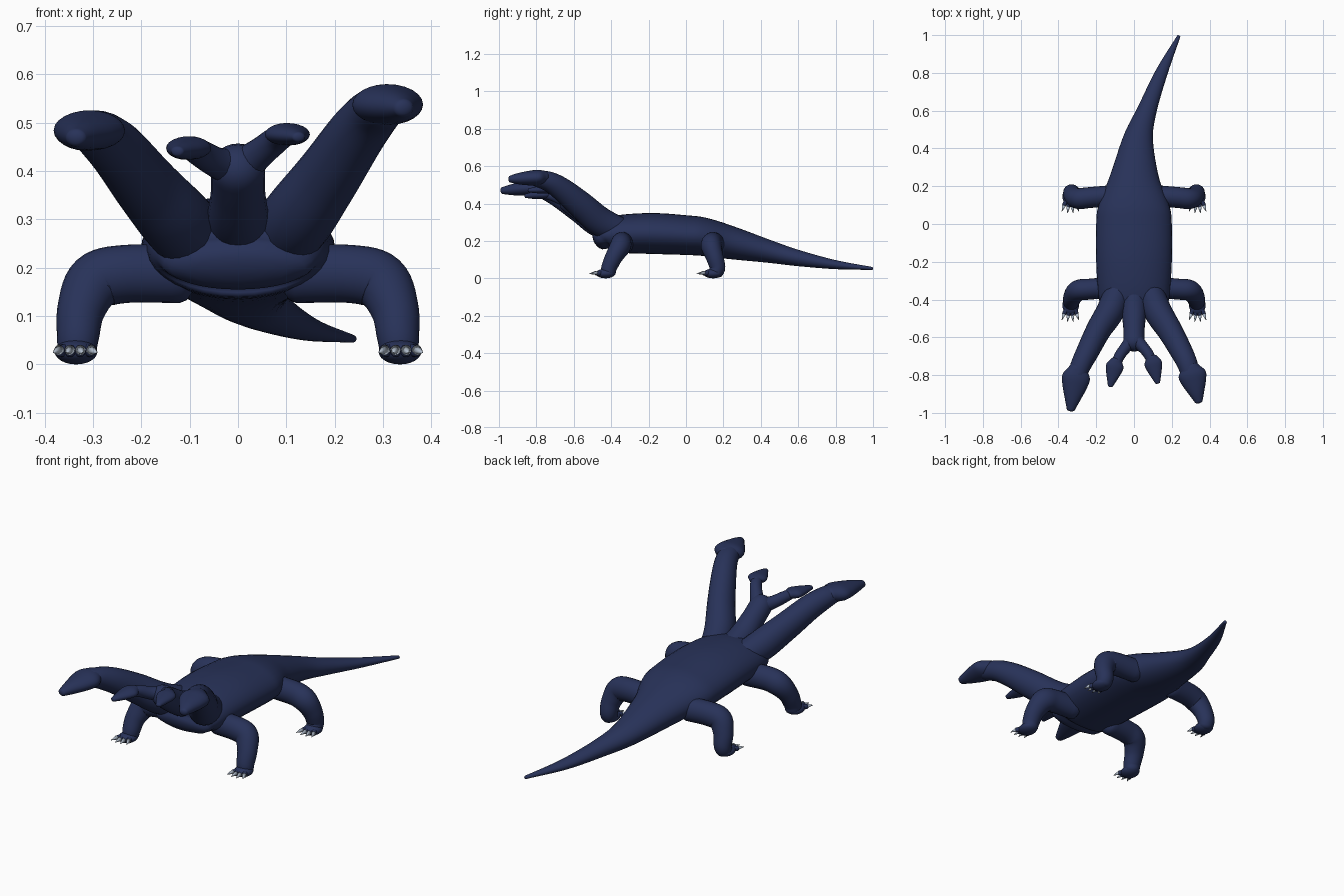
import bpy, bmesh, math
from mathutils import Vector, Matrix

cube = bpy.data.objects.get("Cube")
if cube:
    bpy.data.objects.remove(cube)


def material(name, colour):
    m = bpy.data.materials.new(name)
    m.use_nodes = True
    m.diffuse_color = colour
    bsdf = next(n for n in m.node_tree.nodes if n.type == 'BSDF_PRINCIPLED')
    bsdf.inputs["Base Color"].default_value = colour
    return m


SKIN = material("navy skin", (0.021, 0.032, 0.1, 1))
CLAW = material("pale claw", (0.45, 0.52, 0.62, 1))
X, Y = Vector((1, 0, 0)), Vector((0, 1, 0))


def finish(name, bm, mat):
    bmesh.ops.recalc_face_normals(bm, faces=bm.faces)
    for f in bm.faces:
        f.smooth = True
    mesh = bpy.data.meshes.new(name)
    bm.to_mesh(mesh)
    bm.free()
    mesh.materials.append(mat)
    ob = bpy.data.objects.new(name, mesh)
    bpy.context.collection.objects.link(ob)
    return ob


def spline(a, b, c, d, t):
    return 0.5 * (2 * b + (c - a) * t + (2 * a - 5 * b + 4 * c - d) * t * t
                  + (3 * b - a - 3 * c + d) * t ** 3)


def loft(name, stations, ref=X, sides=24, steps=6, cap=0.6):
    """Smooth tube through stations of x, y, z, half width along ref, half depth."""
    pts = [Vector(s) for s in stations]
    pts = [2 * pts[0] - pts[1]] + pts + [2 * pts[-1] - pts[-2]]
    rows = [spline(*pts[i:i + 4], k / steps)
            for i in range(len(pts) - 3) for k in range(steps)] + [pts[-2]]
    centres = [Vector(r[:3]) for r in rows]
    rings = []
    for i, row in enumerate(rows):
        t = (centres[min(i + 1, len(rows) - 1)] - centres[max(i - 1, 0)]).normalized()
        rings.append((centres[i], t, row[3], row[4]))

    # Rounded ends
    def dome(ring, way):
        c, t, w, d = ring
        return [(c + t * way * cap * min(w, d) * math.sin(a), t, w * math.cos(a), d * math.cos(a))
                for a in (0.45, 0.9, 1.25, 1.5)]
    rings = dome(rings[0], -1)[::-1] + rings + dome(rings[-1], 1)

    bm = bmesh.new()
    loops = []
    for c, t, w, d in rings:
        u = (ref - t * ref.dot(t)).normalized()
        v = t.cross(u)
        angles = [math.tau * k / sides for k in range(sides)]
        loops.append([bm.verts.new(c + u * w * math.cos(a) + v * d * math.sin(a)) for a in angles])
    for p, q in zip(loops, loops[1:]):
        for k in range(sides):
            n = (k + 1) % sides
            bm.faces.new((p[k], p[n], q[n], q[k]))
    bm.faces.new(loops[0])
    bm.faces.new(loops[-1])
    return finish(name, bm, SKIN)


def head(name, back, tip, w, d):
    """Kite-shaped head, widest at the jaw and narrowing to a blunt snout."""
    a, b = Vector(back), Vector(tip)
    profile = ((0, .62, .85), (.2, 1, 1), (.42, .9, .93), (.72, .56, .72), (.94, .3, .45))
    return loft(name, [(*a.lerp(b, t), w * kw, d * kd) for t, kw, kd in profile])


# Body and tail
loft("body_and_tail", [
    (0, -.46, .205, .155, .055), (0, -.40, .233, .185, .095), (0, -.2, .24, .2, .109),
    (0, 0, .231, .2, .106), (0, .1, .221, .187, .102), (.003, .25, .188, .13, .087),
    (.022, .45, .142, .08, .06), (.068, .6, .108, .052, .043),
    (.145, .8, .073, .033, .024), (.237, .994, .053, .009, .008)], sides=32)

# Large outer necks and heads
loft("left_neck", [
    (.08, -.34, .25, .07, .07), (.125, -.46, .305, .074, .078), (.187, -.56, .39, .066, .073),
    (.243, -.66, .473, .06, .063), (.278, -.73, .516, .055, .054), (.302, -.8, .535, .05, .044)])
head("left_head", (.298, -.755, .54), (.345, -.95, .53), .073, .042)
loft("right_neck", [
    (-.08, -.34, .25, .07, .07), (-.125, -.46, .295, .074, .078), (-.187, -.56, .365, .066, .073),
    (-.243, -.67, .435, .06, .063), (-.278, -.74, .468, .055, .054), (-.302, -.8, .484, .05, .043)])
head("right_head", (-.298, -.76, .489), (-.337, -.995, .468), .073, .041)

# Forked middle neck with two small heads
loft("middle_neck", [
    (0, -.35, .26, .068, .065), (0, -.47, .305, .064, .062),
    (0, -.56, .36, .056, .058), (0, -.625, .405, .056, .054)], cap=.9)
loft("small_left_neck", [
    (.005, -.61, .405, .04, .04), (.045, -.65, .437, .031, .032),
    (.08, -.695, .465, .028, .028), (.1, -.75, .477, .026, .02)])
head("small_left_head", (.094, -.705, .478), (.127, -.848, .47), .046, .023)
loft("small_right_neck", [
    (-.005, -.61, .405, .04, .04), (-.045, -.655, .418, .031, .032),
    (-.08, -.705, .438, .028, .028), (-.098, -.76, .446, .026, .02)])
head("small_right_head", (-.094, -.72, .45), (-.127, -.866, .44), .046, .024)


def foot(name, x, y):
    bm = bmesh.new()
    bmesh.ops.create_uvsphere(bm, u_segments=20, v_segments=12, radius=1)
    bm.transform(Matrix.Translation((x, y, .026)) @ Matrix.Diagonal((.044, .052, .026, 1)))
    return finish(name, bm, SKIN)


def claw(name, x, y, turn):
    bm = bmesh.new()
    bmesh.ops.create_cone(bm, cap_ends=True, segments=10, radius1=.011, radius2=.001, depth=.036)
    bm.transform(Matrix.Translation((x, y, .027)) @ Matrix.Rotation(turn, 4, 'Z')
                 @ Matrix.Rotation(math.radians(98), 4, 'X'))
    return finish(name, bm, CLAW)


# Legs, feet, toes and claws
LEG_X = (.12, .235, .295, .324, .331, .333)
LEG_Z = (.187, .187, .17, .115, .06, .03)
LEG_R = (.06, .06, .06, .05, .044, .04)
LEG_Y = {"front": (-.335, -.345, -.352, -.385, -.41, -.415),
         "hind": (.15, .14, .135, .153, .168, .16)}
for end, ys in LEG_Y.items():
    for side, s in (("left", 1), ("right", -1)):
        tag = f"{end}_{side}"
        loft(tag + "_leg", [(s * x, y, z, r * .82 + .006, r)
                            for x, y, z, r in zip(LEG_X, ys, LEG_Z, LEG_R)], ref=Y)
        fy = ys[-1] - .015
        foot(tag + "_foot", s * .335, fy)
        for i in range(4):
            k = (i - 1.5) / 1.5
            reach = fy - .056 + .012 * abs(k)
            x = s * .337 + k * .033
            loft(f"{tag}_toe_{i + 1}", [(s * .335 + k * .02, fy - .02, .03, .014, .014),
                                        (x, reach, .027, .011, .012)], sides=12, steps=2)
            claw(f"{tag}_claw_{i + 1}", x + k * .006, reach - .018, k * .35)
